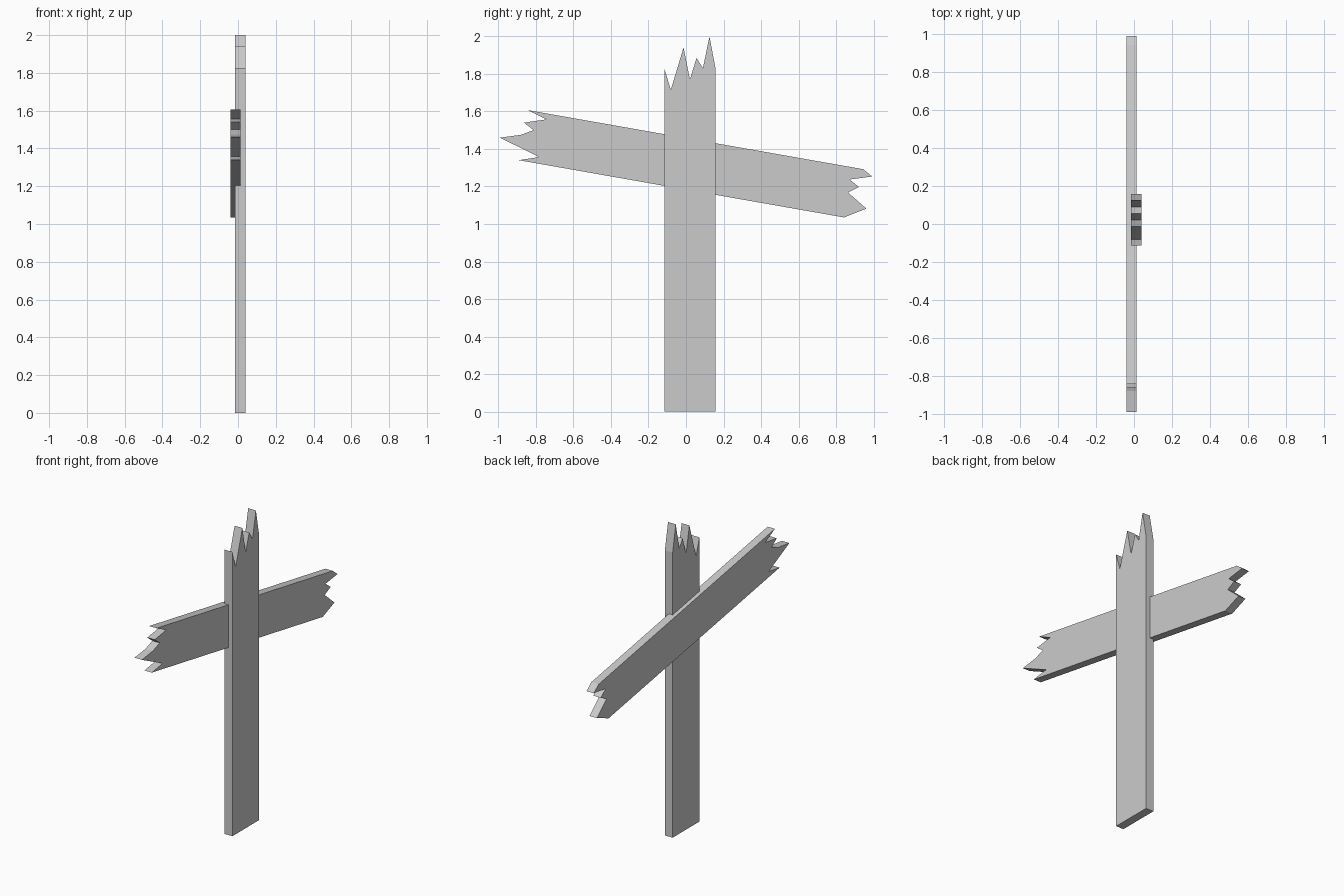
import bpy
import bmesh

cube = bpy.data.objects.get("Cube")
if cube:
    bpy.data.objects.remove(cube, do_unlink=True)

wood = bpy.data.materials.new("plain_grey")
wood.use_nodes = True
grey = (0.6, 0.6, 0.6, 1)
wood.diffuse_color = grey
wood.node_tree.nodes["Principled BSDF"].inputs["Base Color"].default_value = grey


def plank(name, outline, x_back, x_front):
    """Extrude a (y, z) outline along x into a flat board."""
    bm = bmesh.new()
    face = bm.faces.new([bm.verts.new((x_back, y, z)) for y, z in outline])
    result = bmesh.ops.extrude_face_region(bm, geom=[face])
    verts = [v for v in result["geom"] if isinstance(v, bmesh.types.BMVert)]
    bmesh.ops.translate(bm, verts=verts, vec=(x_front - x_back, 0, 0))
    bmesh.ops.recalc_face_normals(bm, faces=bm.faces)
    mesh = bpy.data.meshes.new(name)
    bm.to_mesh(mesh)
    bm.free()
    mesh.materials.append(wood)
    obj = bpy.data.objects.new(name, mesh)
    bpy.context.collection.objects.link(obj)
    return obj


# Upright post with a splintered top
post_top = [(0.157, 1.83), (0.125, 2.0), (0.09, 1.83), (0.056, 1.885),
            (0.021, 1.77), (-0.013, 1.94), (-0.081, 1.715), (-0.114, 1.825)]
plank("post", [(-0.114, 0), (0.157, 0)] + post_top, -0.015, 0.04)

# Tilted crossboard, broken at both ends
right_end = [(0.842, 1.035), (0.961, 1.082), (0.863, 1.168),
             (0.922, 1.197), (0.872, 1.237), (0.992, 1.253), (0.944, 1.292)]
left_end = [(-0.845, 1.607), (-0.745, 1.557), (-0.863, 1.54), (-0.812, 1.5),
            (-0.88, 1.475), (-0.992, 1.46), (-0.782, 1.357), (-0.892, 1.34)]
plank("crossboard", right_end + left_end, -0.04, 0.012)
